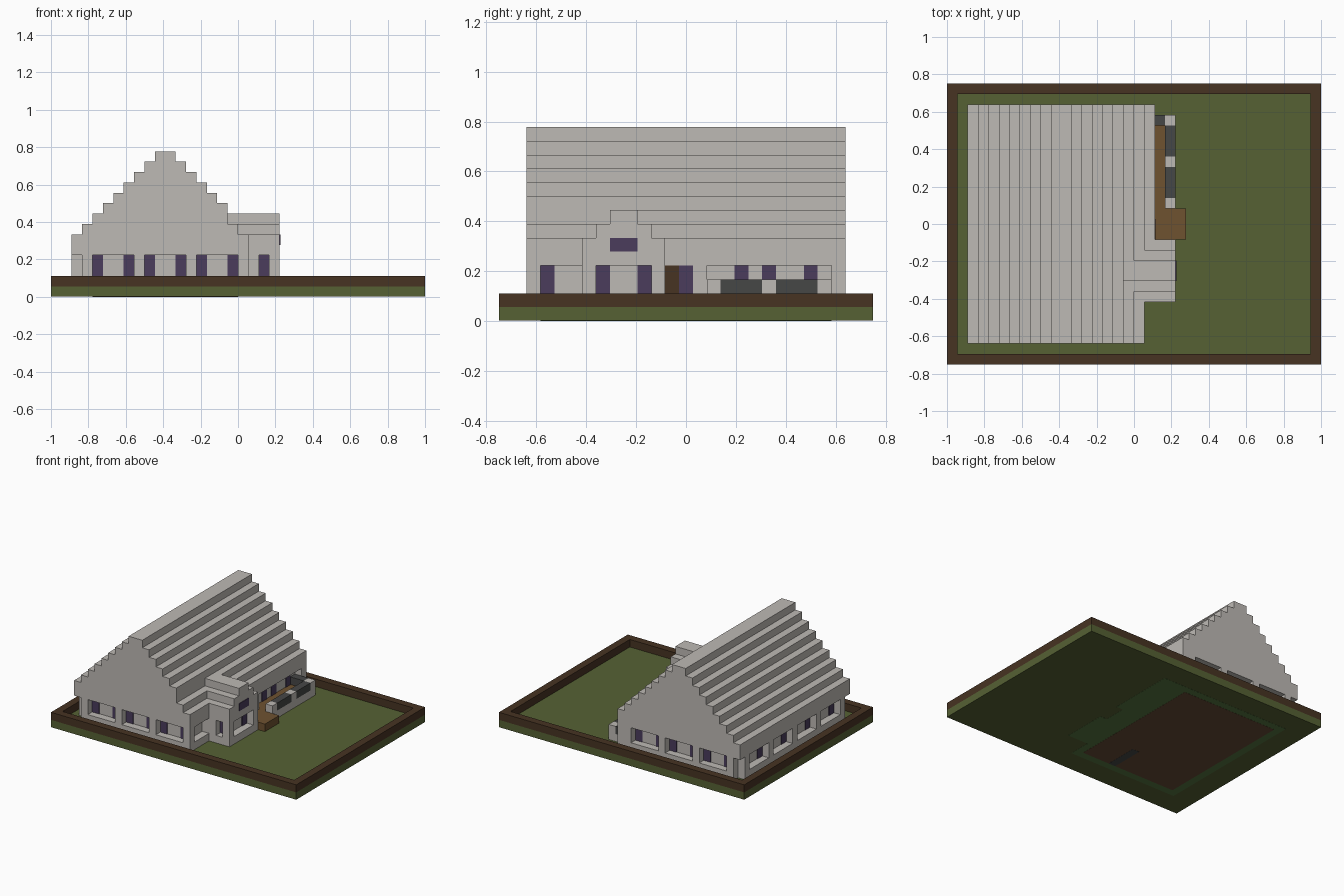
import bpy
import bmesh

if "Cube" in bpy.data.objects:
    bpy.data.objects.remove(bpy.data.objects["Cube"], do_unlink=True)

U = 2 / 36        # edge length of one building block
T = 0.08          # thickness of thin plates, in blocks


def material(name, r, g, b):
    m = bpy.data.materials.new(name)
    m.use_nodes = True
    m.diffuse_color = (r, g, b, 1)
    bsdf = next(n for n in m.node_tree.nodes if n.type == 'BSDF_PRINCIPLED')
    bsdf.inputs["Base Color"].default_value = (r, g, b, 1)
    return m


STONE = material("pale stone", .515, .49, .46)
GRASS = material("grass green", .093, .12, .034)
EARTH = material("dark brown", .063, .033, .016)
PLANK = material("plank brown", .156, .084, .03)
GLASS = material("purple glass", .069, .045, .107)
IRON = material("dark grey", .061, .063, .061)
MOSS = material("moss green", .09, .18, .05)
FLOOR = material("floor brown", .13, .07, .035)


def finish(name, bm, mat):
    bmesh.ops.recalc_face_normals(bm, faces=bm.faces)
    mesh = bpy.data.meshes.new(name)
    bm.to_mesh(mesh)
    bm.free()
    mesh.materials.append(mat)
    bpy.context.collection.objects.link(bpy.data.objects.new(name, mesh))


def place(x, y, z):
    """Block coordinates, counted from the lower left front corner."""
    return ((x - 18) * U, (y - 13.5) * U, z * U)


def box(name, mat, x, y, z):
    prism(name, mat, 'y', [(x[0], z[0]), (x[1], z[0]), (x[1], z[1]), (x[0], z[1])], *y)


def prism(name, mat, axis, profile, start, end):
    """Extrude an outline of (across, height) points along x or y."""
    bm = bmesh.new()

    def ring(d):
        return [bm.verts.new(place(a, d, h) if axis == 'y' else place(d, a, h))
                for a, h in profile]
    first, last = ring(start), ring(end)
    bm.faces.new(first)
    bm.faces.new(last)
    for i in range(len(profile)):
        j = (i + 1) % len(profile)
        bm.faces.new((first[i], first[j], last[j], last[i]))
    finish(name, bm, mat)


def stepped(lefts, rights, bottom, top):
    """Outline of a stepped gable; the lowest course ends at height top."""
    pts = [(lefts[0], bottom)]
    for n, left in enumerate(lefts):
        pts += [(left, top + n - 1 if n else bottom), (left, top + n)]
    for n in reversed(range(len(rights))):
        pts += [(rights[n], top + n), (rights[n], top + n - 1 if n else bottom)]
    clean = []
    for p in pts:
        if not clean or p != clean[-1]:
            clean.append(p)
    return clean


def wall(name, axis, span, outer, inner, openings, panes):
    """A wall one block thick with openings and panes set at its inner face."""
    depth = tuple(sorted((outer, inner)))
    step = T if outer > inner else -T

    def piece(part, mat, along, d, z):
        box(name + part, mat, *((along, d) if axis == 'x' else (d, along)), z)
    piece("_sill", STONE, span, depth, (1, 2))
    start = span[0]
    for a, b in openings + [(span[1], None)]:
        if a > start:
            piece("_post", STONE, (start, a), depth, (2, 4))
        start = b
    for p in panes:
        piece("_pane", GLASS, (p, p + 1), tuple(sorted((inner, inner + step))), (2, 4))


# Ground slab and raised border
G = 0.03
box("ground", GRASS, (0, 36), (0, 27), (G, 1))
for n, (x, y) in enumerate([((0, 36), (0, 1)), ((0, 36), (26, 27)),
                            ((0, 1), (1, 26)), ((35, 36), (1, 26))]):
    box("border", EARTH, x, y, (1, 2))

# Foundation visible on the underside
box("foundation", MOSS, (3, 19), (3, 24), (G / 2, G))
box("foundation_bay", MOSS, (19, 22), (6, 12), (G / 2, G))
box("foundation_porch", MOSS, (19, 22), (15, 24), (G / 2, G))
box("foundation_step", MOSS, (19, 21), (12, 15), (G / 2, G))
box("cellar_floor", FLOOR, (4, 18), (4, 23), (0, G))
box("cellar_beam", IRON, (13, 14), (4, 8.5), (-G / 2, 0))

# Main body and its walls
box("house_core", STONE, (3, 18), (3, 24), (1, 4))
trios = [(a, a + 4) for a in (4, 9, 14)]
quads = trios + [(19, 23)]
trio_panes = [p for a, b in trios for p in (a, b - 1)]
quad_panes = [p for a, b in quads for p in (a, b - 1)]
wall("front_wall", 'x', (3, 19), 2, 3, trios, trio_panes)
wall("back_wall", 'x', (3, 20), 25, 24, trios, trio_panes)
wall("west_wall", 'y', (3, 24), 2, 3, quads, quad_panes)
wall("east_wall", 'y', (3, 6), 19, 18, [(3, 6)], [3])
box("porch_wall", STONE, (18, 19), (15, 24), (1, 4))
for j in (17, 19, 22):
    box("porch_pane", GLASS, (19, 19 + T), (j, j + 1), (2, 4))

# Stepped roof, with a shorter eave ahead of the bay
lefts = [2 + n for n in range(9)]
rights = [20 - n for n in range(9)]
prism("roof_back", STONE, 'y', stepped(lefts, rights, 4, 6), 8, 25)
prism("roof_front", STONE, 'y',
      stepped(lefts, [min(r, 19 - n) if n < 3 else r for n, r in enumerate(rights)], 4, 6),
      2, 8)

# Projecting bay with its own small stepped gable
box("bay_core", STONE, (18, 21), (7, 12), (1, 4))
wall("bay_front", 'x', (18, 22), 6, 7, [(20, 21)], [20])
wall("bay_east", 'y', (7, 12), 22, 21, [(7, 11)], [7, 10])
prism("bay_gable", STONE, 'x', stepped([6, 7, 8], [12, 11, 10], 4, 6), 16, 22)
box("gable_pane", GLASS, (22, 22 + T), (8, 10), (5, 6))

# Entrance
box("entrance_wall", STONE, (18, 20), (12, 15), (1, 4))
box("door", EARTH, (20, 20 + T), (12, 13), (2, 4))
box("entrance_pane", GLASS, (20, 20 + T), (13, 14), (2, 4))
box("entrance_step", PLANK, (20, 23), (12, 15), (1, 2))

# Porch deck, low wall and dark railings
box("porch_deck", PLANK, (19, 21), (15, 23), (1, 2))
box("porch_base", STONE, (21, 22), (15, 24), (1, 2))
box("porch_end_base", STONE, (19, 21), (23, 24), (1, 2))
for j in (15, 19, 23):
    box("porch_post", STONE, (21, 22), (j, j + 1), (2, 3))
for j in (16, 20):
    box("porch_railing", IRON, (21, 22), (j, j + 3), (2, 3))
box("porch_end_railing", IRON, (19, 21), (23, 24), (2, 3))
